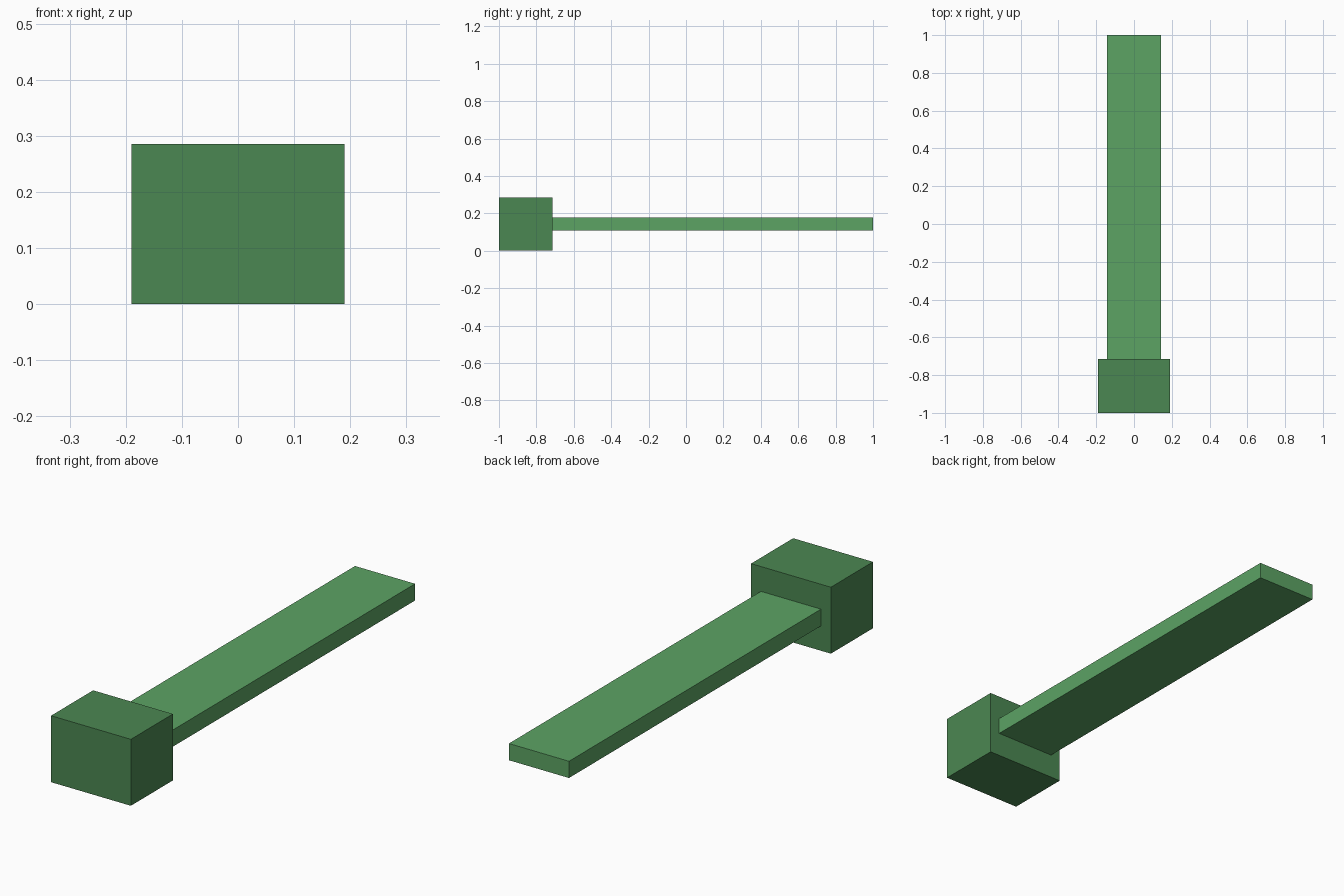
import bpy

cube = bpy.data.objects.get("Cube")
if cube:
    bpy.data.objects.remove(cube, do_unlink=True)


def make_material(name, color):
    mat = bpy.data.materials.new(name)
    mat.use_nodes = True
    mat.diffuse_color = color
    mat.node_tree.nodes["Principled BSDF"].inputs["Base Color"].default_value = color
    return mat


def make_box(name, low, high, mat):
    center = [(a + b) / 2 for a, b in zip(low, high)]
    size = [b - a for a, b in zip(low, high)]
    bpy.ops.mesh.primitive_cube_add(size=1, location=center)
    obj = bpy.context.object
    obj.name = name
    obj.scale = size
    bpy.ops.object.transform_apply(location=False, rotation=False, scale=True)
    obj.data.materials.append(mat)
    return obj


dark_green = make_material("dark green", (0.071, 0.243, 0.084, 1))
light_green = make_material("light green", (0.107, 0.367, 0.127, 1))

# Block at the front end
make_box("head_block", (-0.19, -1, 0), (0.19, -0.714, 0.286), dark_green)

# Flat bar running back from the block
make_box("flat_bar", (-0.143, -0.714, 0.107), (0.143, 1, 0.179), light_green)
